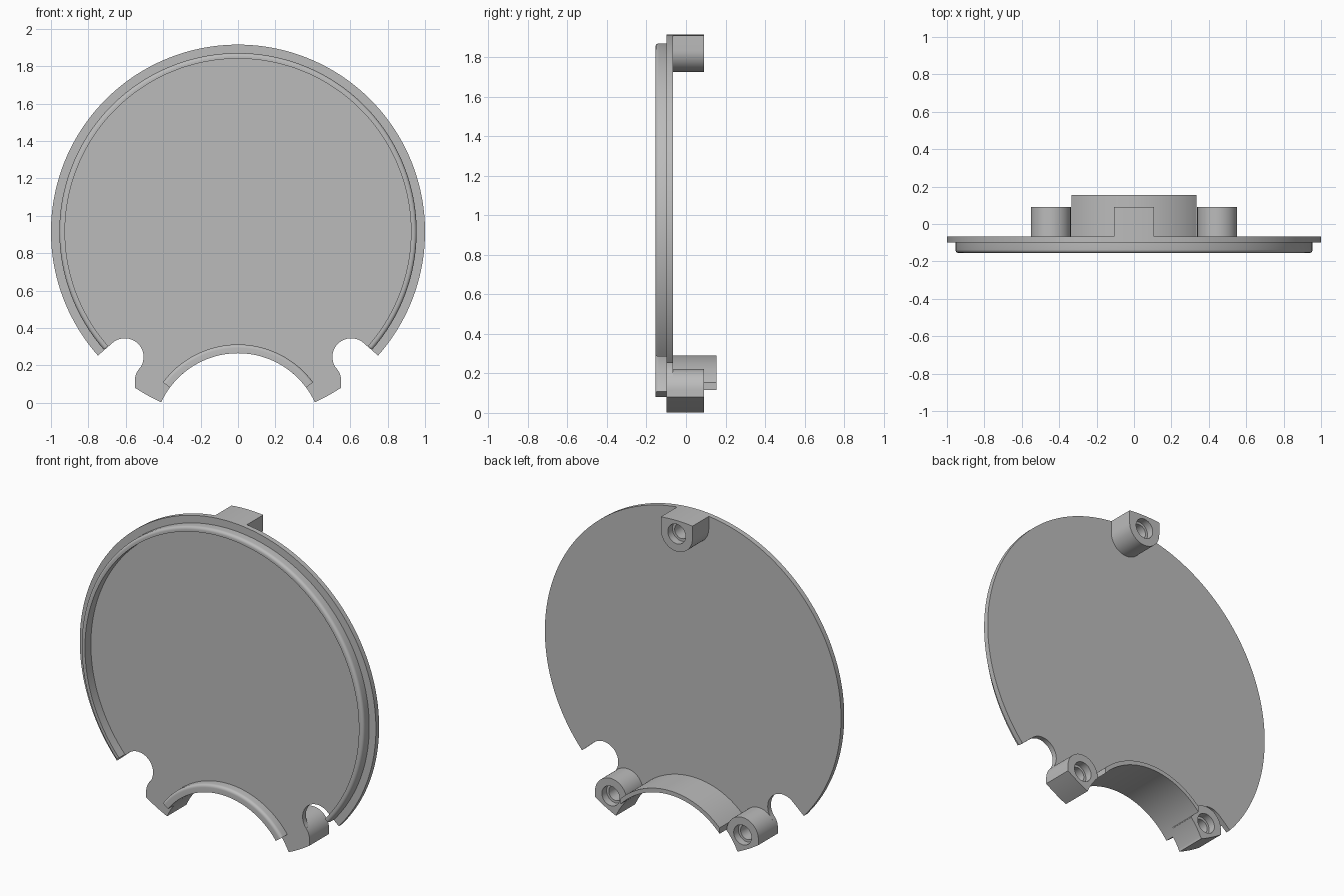
import bpy, bmesh
from math import sin, cos, radians, sqrt, acos, degrees

cube = bpy.data.objects.get("Cube")
if cube:
    bpy.data.objects.remove(cube, do_unlink=True)

grey = bpy.data.materials.new("plain grey")
grey.use_nodes = True
grey.diffuse_color = (0.5, 0.5, 0.5, 1)
grey.node_tree.nodes["Principled BSDF"].inputs["Base Color"].default_value = (0.5, 0.5, 0.5, 1)

# Shared dimensions: disc, bottom cut-out, screw bosses
DISC_Z, DISC_R = 0.915, 1.0
CUT_Z, CUT_R = -0.188, 0.453
BOSS_X, BOSS_Z, BOSS_R = 0.445, 0.115, 0.107
TOP_BOSS_Z = 1.833
FRONT, PLATE_FRONT, PLATE_BACK = -0.155, -0.098, -0.067
BOSS_BACK, FLANGE_BACK = 0.09, 0.155


def arc(x, z, r, a0, a1, n):
    """Points on an arc in the x-z plane, angles in degrees."""
    angles = [radians(a0 + (a1 - a0) * i / n) for i in range(n + 1)]
    return [(x + r * cos(a), z + r * sin(a)) for a in angles]


def finish(bm, name):
    bmesh.ops.remove_doubles(bm, verts=bm.verts, dist=0.0005)
    bmesh.ops.recalc_face_normals(bm, faces=bm.faces)
    mesh = bpy.data.meshes.new(name)
    bm.to_mesh(mesh)
    bm.free()
    mesh.materials.append(grey)
    obj = bpy.data.objects.new(name, mesh)
    bpy.context.collection.objects.link(obj)
    return obj


def smooth(obj):
    bpy.ops.object.select_all(action='DESELECT')
    obj.select_set(True)
    bpy.context.view_layer.objects.active = obj
    bpy.ops.object.shade_smooth_by_angle(angle=radians(30))


def extrude(name, outline, y0, y1):
    """Solid from an x-z outline between two depths."""
    bm = bmesh.new()
    face = bm.faces.new([bm.verts.new((x, y0, z)) for x, z in outline])
    new = bmesh.ops.extrude_face_region(bm, geom=[face])["geom"]
    bmesh.ops.translate(bm, vec=(0, y1 - y0, 0),
                        verts=[v for v in new if isinstance(v, bmesh.types.BMVert)])
    return finish(bm, name)


def sweep(name, profile, z, a0, a1, n):
    """Solid from a radius-depth profile swept along an arc."""
    bm = bmesh.new()
    rings = []
    for i in range(n + 1):
        a = radians(a0 + (a1 - a0) * i / n)
        rings.append([bm.verts.new((r * cos(a), y, z + r * sin(a))) for r, y in profile])
    m = len(profile)
    for p, q in zip(rings, rings[1:]):
        for j in range(m):
            k = (j + 1) % m
            bm.faces.new((p[j], p[k], q[k], q[j]))
    bm.faces.new(rings[0])
    bm.faces.new(rings[-1])
    return finish(bm, name)


def lip_profile(inner, outer, fillet):
    """Raised lip with a rounded outer front edge."""
    rounded = arc(outer - fillet, FRONT + fillet, fillet, -90, 0, 5)
    return [(inner, PLATE_FRONT), (inner, FRONT)] + rounded + [(outer, PLATE_FRONT)]


def mirrored(points):
    return [(-x, z) for x, z in points]


def drill(obj, x, z):
    """Stepped blind screw hole from the back."""
    for r, floor in ((0.06, 0.045), (0.045, PLATE_BACK + 0.01)):
        cutter = extrude("hole_cutter", arc(x, z, r, 0, 360, 40)[:-1], floor, BOSS_BACK + 0.05)
        mod = obj.modifiers.new("hole", 'BOOLEAN')
        mod.operation = 'DIFFERENCE'
        mod.solver = 'EXACT'
        mod.object = cutter
        bpy.context.view_layer.objects.active = obj
        bpy.ops.object.modifier_apply(modifier=mod.name)
        bpy.data.objects.remove(cutter, do_unlink=True)


# Plate: half outline from the cut-out, round the boss tab and notch, to the top
half = arc(0, CUT_Z, CUT_R, 90, 25.2, 32)
half += arc(0, DISC_Z, DISC_R, -65.8, -56.5, 6)
half += arc(BOSS_X, BOSS_Z, BOSS_R, 0, 39, 10)
half += arc(0.605, 0.245, 0.1, 219, 51, 28)
half += arc(0, DISC_Z, DISC_R, -41.5, 90, 80)
smooth(extrude("cover_plate", half + mirrored(half[1:-1])[::-1], PLATE_FRONT, PLATE_BACK))

# Raised lips on the front
smooth(sweep("outer_lip", lip_profile(0.925, 0.955, 0.018), DISC_Z, -41.3, 221.3, 140))
smooth(sweep("cutout_lip", lip_profile(CUT_R, 0.5, 0.018), CUT_Z, 36.5, 143.5, 60))

# Curved flange on the back, ending on upright faces beside the bosses
inner_a, outer_a = (degrees(acos(0.335 / r)) for r in (CUT_R, 0.478))
flange = arc(0, CUT_Z, CUT_R, inner_a, 180 - inner_a, 48)
flange += arc(0, CUT_Z, 0.478, 180 - outer_a, outer_a, 48)
smooth(extrude("cutout_flange", flange, PLATE_BACK, FLANGE_BACK))

# Lower bosses, trimmed by the cut-out and the disc edge
lower = arc(BOSS_X, BOSS_Z, BOSS_R, 0, 180, 32)
lower += arc(0, CUT_Z, CUT_R, 41.7, 25.2, 10)
lower += arc(0, DISC_Z, DISC_R, -65.8, -56.5, 6)
for side, outline, x in (("left", lower, BOSS_X), ("right", mirrored(lower), -BOSS_X)):
    boss = extrude(side + "_lower_boss", outline, PLATE_BACK, BOSS_BACK)
    drill(boss, x, BOSS_Z)
    smooth(boss)

# Top boss, round below and trimmed by the disc edge above
edge = degrees(acos(BOSS_R / DISC_R))
top = arc(0, TOP_BOSS_Z, BOSS_R, 180, 360, 32) + arc(0, DISC_Z, DISC_R, edge, 180 - edge, 8)
boss = extrude("top_boss", top, PLATE_BACK, BOSS_BACK)
drill(boss, 0, TOP_BOSS_Z)
smooth(boss)
